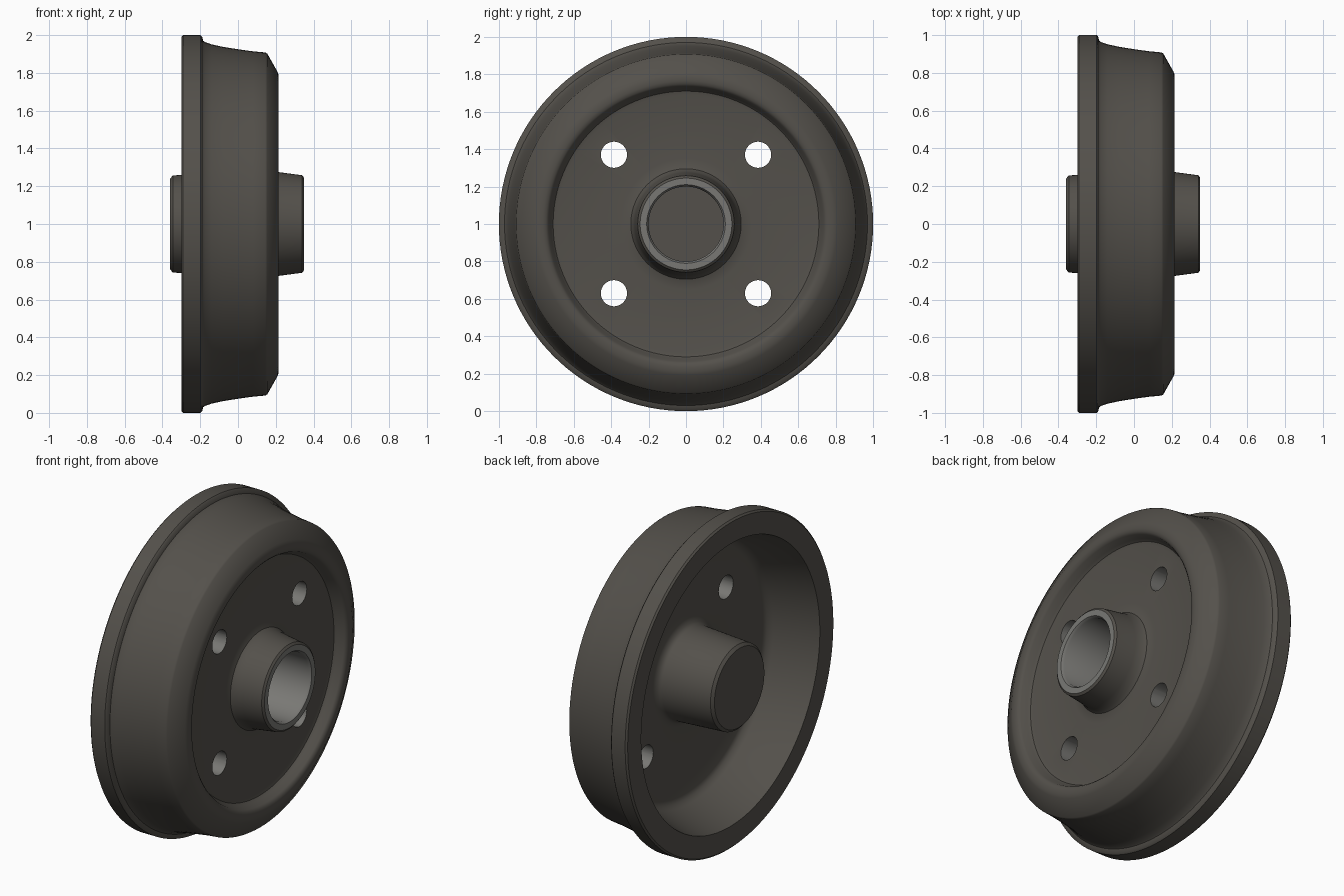
import bpy, bmesh, math
from mathutils import Matrix, Vector

if "Cube" in bpy.data.objects:
    bpy.data.objects.remove(bpy.data.objects["Cube"])

SEG = 128


def material(name, rgb):
    m = bpy.data.materials.new(name)
    m.diffuse_color = (*rgb, 1)
    m.use_nodes = True
    m.node_tree.nodes["Principled BSDF"].inputs["Base Color"].default_value = m.diffuse_color
    return m


iron = material("dark_iron", (0.088, 0.081, 0.070))
steel = material("worn_steel", (0.19, 0.187, 0.175))

# closed profile of (x, radius), from bore floor round the outside to the back cap
profile = [
    (-0.30, 0.0), (-0.30, 0.20), (0.335, 0.20), (0.35, 0.21),          # bore
    (0.35, 0.245), (0.34, 0.258), (0.22, 0.274), (0.175, 0.282),       # hub
    (0.155, 0.295), (0.147, 0.32), (0.145, 0.35),                      # hub fillet
    (0.145, 0.69), (0.150, 0.71), (0.165, 0.722), (0.20, 0.735), (0.212, 0.748),
    (0.215, 0.765), (0.215, 0.79), (0.208, 0.808),                     # front lip
    (0.155, 0.902), (0.145, 0.908), (0.08, 0.914), (0.0, 0.925),
    (-0.08, 0.938), (-0.14, 0.951), (-0.175, 0.963), (-0.184, 0.97),   # drum wall
    (-0.19, 0.992), (-0.198, 1.0), (-0.29, 1.0), (-0.30, 0.99),        # rim
    (-0.30, 0.86), (-0.04, 0.785), (-0.01, 0.765), (0.0, 0.74),        # inside
    (0.0, 0.32), (-0.01, 0.29), (-0.03, 0.275),                        # back of disc
    (-0.345, 0.257), (-0.36, 0.24), (-0.36, 0.0),                      # back cap
]

# brake drum: spin the profile about the x axis
bm = bmesh.new()
verts = [bm.verts.new((x, r, 0)) for x, r in profile]
edges = [bm.edges.new(p) for p in zip(verts, verts[1:])]
bmesh.ops.spin(bm, geom=verts + edges, cent=(0, 0, 0), axis=(1, 0, 0),
               angle=2 * math.pi, steps=SEG, use_duplicate=False)
bmesh.ops.remove_doubles(bm, verts=bm.verts, dist=0.0005)
bmesh.ops.recalc_face_normals(bm, faces=bm.faces)
bmesh.ops.translate(bm, verts=bm.verts, vec=(0, 0, 1))
# bore wall and hub end ring are worn bright
for f in bm.faces:
    c = f.calc_center_median()
    r = math.hypot(c.y, c.z - 1)
    if 0.19 < r < 0.25 and c.x > -0.29:
        f.material_index = 1
mesh = bpy.data.meshes.new("brake_drum")
bm.to_mesh(mesh)
bm.free()
mesh.materials.append(iron)
mesh.materials.append(steel)
drum = bpy.data.objects.new("brake_drum", mesh)
bpy.context.collection.objects.link(drum)

# four bolt holes
bm = bmesh.new()
for sy in (-1, 1):
    for sz in (-1, 1):
        m = Matrix.Translation(Vector((0.07, 0.385 * sy, 1 + 0.37 * sz))) @ Matrix.Rotation(math.pi / 2, 4, 'Y')
        bmesh.ops.create_cone(bm, cap_ends=True, segments=32, radius1=0.07,
                              radius2=0.07, depth=0.4, matrix=m)
for f in bm.faces:
    f.material_index = 1
cut_mesh = bpy.data.meshes.new("bolt_hole_cutter")
bm.to_mesh(cut_mesh)
bm.free()
cut_mesh.materials.append(iron)
cut_mesh.materials.append(steel)
cutter = bpy.data.objects.new("bolt_hole_cutter", cut_mesh)
bpy.context.collection.objects.link(cutter)
cutter.hide_render = True

mod = drum.modifiers.new("bolt_holes", 'BOOLEAN')
mod.operation = 'DIFFERENCE'
mod.solver = 'EXACT'
mod.object = cutter
bpy.context.view_layer.objects.active = drum
drum.select_set(True)
bpy.ops.object.modifier_apply(modifier=mod.name)
bpy.data.objects.remove(cutter)
bpy.ops.object.shade_smooth_by_angle(angle=math.radians(35))
